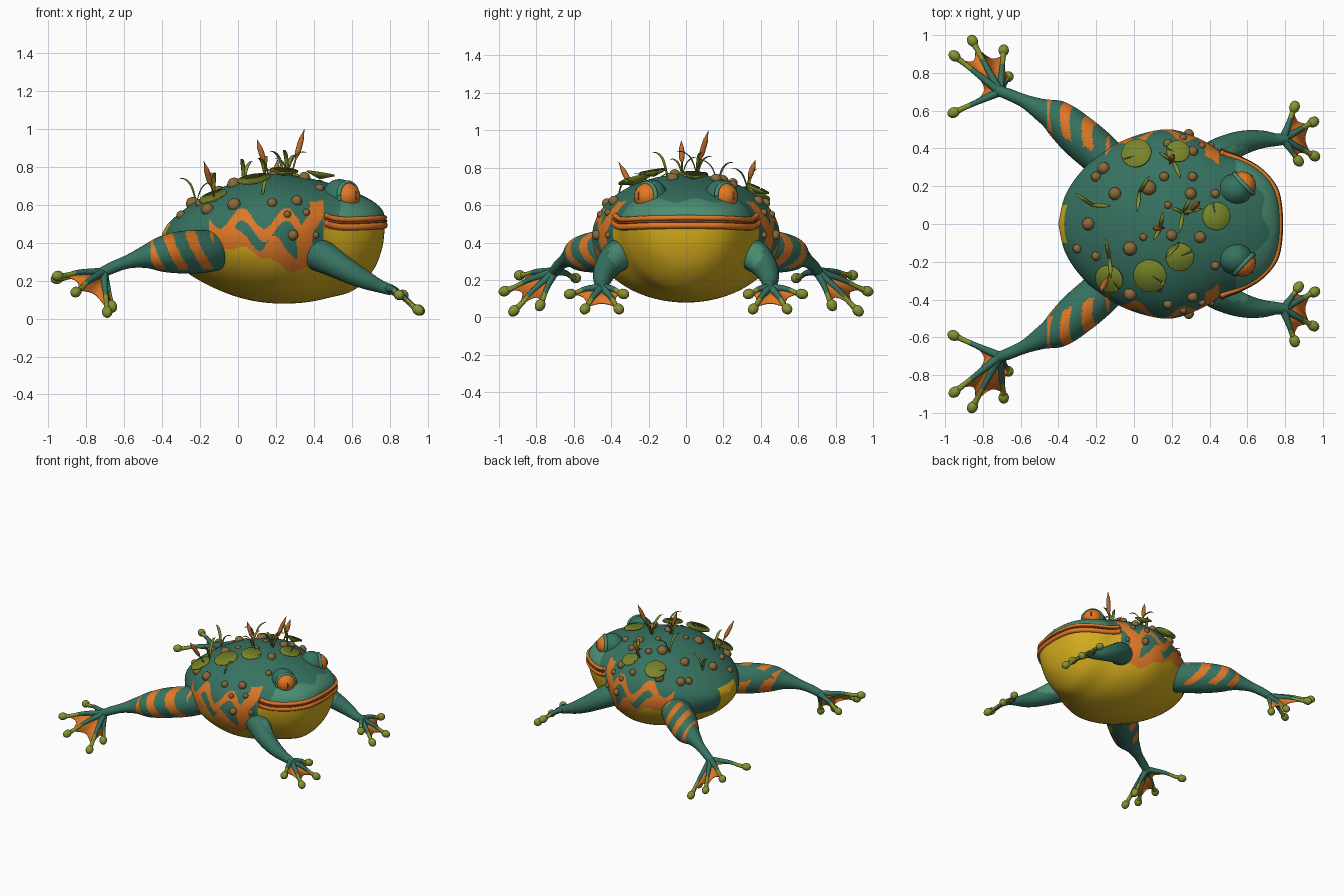
import bpy, bmesh, math, random
from mathutils import Vector

random.seed(4)
if "Cube" in bpy.data.objects:
    bpy.data.objects.remove(bpy.data.objects["Cube"])


def material(name, *rgb):
    m = bpy.data.materials.new(name)
    m.use_nodes = True
    m.diffuse_color = (*rgb, 1)
    m.node_tree.nodes["Principled BSDF"].inputs["Base Color"].default_value = (*rgb, 1)
    return m


TEAL = material("teal skin", .037, .17, .12)
MINT = material("light green skin", .07, .27, .17)
ORANGE = material("orange marking", .74, .19, .02)
YELLOW = material("yellow belly", .67, .42, .013)
OLIVE = material("olive toe", .24, .29, .03)
LEAF = material("leaf green", .19, .24, .022)
BROWN = material("brown wart", .25, .145, .042)
REED = material("reed brown", .5, .15, .025)
DARK = material("dark orange", .3, .07, .015)


def finish(name, bm, mats, rule=None):
    """Turn a bmesh into a smooth object, colouring faces by the rule."""
    bmesh.ops.recalc_face_normals(bm, faces=bm.faces)
    for f in bm.faces:
        f.smooth = True
        if rule:
            f.material_index = rule(f.calc_center_median())
    me = bpy.data.meshes.new(name)
    bm.to_mesh(me)
    bm.free()
    for m in mats:
        me.materials.append(m)
    ob = bpy.data.objects.new(name, me)
    bpy.context.collection.objects.link(ob)
    return ob


def spline(rows, u):
    """Catmull-Rom through rows of numbers, u from 0 to 1."""
    n = len(rows) - 1
    i = min(int(u * n), n - 1)
    t = u * n - i
    a, b, c, d = (rows[max(0, min(n, k))] for k in (i - 1, i, i + 1, i + 2))
    return [q + t / 2 * (r - p + t * (2 * p - 5 * q + 4 * r - s + t * (3 * (q - r) + s - p)))
            for p, q, r, s in zip(a, b, c, d)]


def skin(rings):
    bm = bmesh.new()
    vs = [[bm.verts.new(p) for p in ring] for ring in rings]
    for a, b in zip(vs, vs[1:]):
        for k in range(len(a)):
            j = (k + 1) % len(a)
            bm.faces.new((a[k], a[j], b[j], b[k]))
    bm.faces.new(vs[0])
    bm.faces.new(vs[-1])
    return bm


def tube(name, path, mats, rule=None, steps=24, sides=12, flat=1):
    """Round tube along a path of (x, y, z, radius)."""
    pts = [spline(path, i / steps) for i in range(steps + 1)]
    rings = []
    for i, p in enumerate(pts):
        d = Vector(pts[min(i + 1, steps)][:3]) - Vector(pts[max(i - 1, 0)][:3])
        e = d.cross(Vector((.02, .01, 1))).normalized()
        g = e.cross(d).normalized() * flat
        r = max(p[3], .0008)
        rings.append([Vector(p[:3]) + r * (e * math.cos(a) + g * math.sin(a))
                      for a in (math.tau * k / sides for k in range(sides))])
    return finish(name, skin(rings), mats, rule)


def ball(name, centre, radii, mat, direction=None, seg=20):
    bm = bmesh.new()
    bmesh.ops.create_uvsphere(bm, u_segments=seg, v_segments=seg // 2, radius=1)
    bmesh.ops.scale(bm, vec=radii, verts=bm.verts)
    ob = finish(name, bm, [mat])
    ob.location = centre
    if direction:
        ob.rotation_euler = Vector(direction).to_track_quat('Z', 'Y').to_euler()
    return ob


# Body profile: x, top, bottom, half width
BODY = [(-.4, .45, .42, .005), (-.36, .51, .33, .16), (-.25, .6, .23, .31), (-.1, .685, .15, .42),
        (.05, .74, .1, .48), (.2, .765, .08, .5), (.35, .745, .085, .45), (.48, .715, .11, .375),
        (.61, .67, .15, .32), (.71, .62, .25, .24), (.76, .575, .37, .14), (.775, .53, .49, .005)]


def section(u):
    x, top, bot, w = spline(BODY, u)
    k = max(0, min(1, (x - .2) / .5))
    return x, top, bot, max(w, .004), .435 + .085 * k * k * (3 - 2 * k)


def at_x(x):
    lo, hi = 0, 1
    for _ in range(30):
        mid = (lo + hi) / 2
        lo, hi = (mid, hi) if section(mid)[0] < x else (lo, mid)
    return section(lo)


def back(x, y):
    """Point on the back above x, y."""
    _, top, _, w, zc = at_x(x)
    return Vector((x, y, zc + (top - zc) * math.sqrt(max(0, 1 - (y / w) ** 2))))


def flank(x, z):
    """Half width of the body at x, z."""
    _, top, bot, w, zc = at_x(x)
    h = (top if z > zc else bot) - zc
    return w * math.sqrt(max(0, 1 - ((z - zc) / h) ** 2))


def normal(x, y):
    e = .01
    return (back(x + e, y) - back(x - e, y)).cross(back(x, y + e) - back(x, y - e)).normalized()


def body_rule(c):
    x, y, z = c
    # Throat, lips and pale snout
    if x > .45:
        if z < .535:
            return 2 if z < .468 else 1
        return 3 if x > .57 - .1 * abs(y) and z < .625 + .012 * math.sin(30 * y) else 0
    # Belly, with a pale patch on the rump
    belly = .315 + .06 * math.cos(9 * (x + .02)) + .012 * math.sin(40 * x)
    if x < -.15:
        belly = .5 if x < -.325 and abs(y) < .1 else .32
    if z < belly:
        return 2
    # Cheek stripe, rising forwards
    if abs(x - .385 - .25 * (z - .5) - .015 * math.sin(25 * z)) < .042 and z < .62:
        return 1
    # Wavy flank markings
    low = -.2 < x < .42 and z < belly + .08 + .05 * math.sin(26 * x + 6 * z)
    wave = -.15 < x < .33 and abs(z - .495 - .055 * math.sin(27 * x + 1)) < .034
    return int(low or wave)


rings = []
for i in range(261):
    x, top, bot, w, zc = section(i / 260)
    rings.append([(x, w * math.cos(a), zc + math.sin(a) * (top - zc if math.sin(a) > 0 else zc - bot))
                  for a in (math.tau * k / 220 for k in range(220))])
finish("body", skin(rings), [TEAL, ORANGE, YELLOW, MINT], body_rule)

# Wide mouth: two orange lips with a dark slit between
for name, dz, r, out, mat in (("lower_lip", -.018, .018, 0, ORANGE), ("mouth_line", .004, .006, .01, DARK),
                              ("upper_lip", .022, .014, 0, ORANGE)):
    half = [(x, flank(x, .5 + dz) + out, .505 + dz + lift, r)
            for x, lift in ((.46, .02), (.49, .006), (.56, -.004), (.66, -.002), (.73, .002), (.76, .004))]
    nose = [(.772 + out, 0, .51 + dz, r)]
    tube(name, half + nose + [(x, -y, z, q) for x, y, z, q in half[::-1]], [mat], steps=60)


def leg_rule(c):
    banded = -.46 < c.x < -.13 and c.z > .26 and math.sin(55 * c.x + 25 * c.z + 8 * abs(c.y)) > .12
    inner = abs(c.y) < .38 - .45 * (c.x + .2) and c.z > .38
    return int(banded and not inner)


def arm_rule(c):
    return int(.5 < c.x < .6 and abs(c.y) < .41 and c.z > .27)


def foot(name, s, root, tips, webbed):
    """Toes with round pads, joined by webs."""
    root = Vector(root)
    tips = [Vector((x, y * s, z)) for x, y, z in tips]
    for tip in tips:
        mid = root.lerp(tip, .5) + Vector((0, 0, .01))
        reach = (tip - root).length
        tube(name + "_toe", [(*root, .024), (*mid, .015), (*root.lerp(tip, .8), .014), (*tip, .02)],
             [TEAL, OLIVE], lambda c: int((c - root).length > reach * .64), sides=10)
        ball(name + "_toe_pad", tip, (.028, .028, .034), OLIVE, tip - root, 16)
    for k, (a, b) in enumerate(zip(tips, tips[1:])):
        bm = bmesh.new()
        hub = bm.verts.new(root)
        depth = .88 if k in webbed else .5
        rim = [bm.verts.new(root + (a.lerp(b, t) - root) * (depth - .16 * math.sin(math.pi * t)))
               for t in (j / 8 for j in range(9))]
        for p, q in zip(rim, rim[1:]):
            bm.faces.new((hub, p, q))
        web = finish(name + "_web", bm, [ORANGE])
        web.modifiers.new("thickness", 'SOLIDIFY').thickness = .006


HIND = [(-.06, .24, .37, .1), (-.17, .36, .355, .112), (-.29, .465, .35, .112), (-.4, .56, .34, .094),
        (-.49, .605, .325, .06), (-.58, .65, .3, .036), (-.66, .685, .27, .031), (-.73, .71, .235, .028)]
FORE = [(.36, .31, .36, .08), (.44, .365, .33, .085), (.52, .41, .285, .072), (.6, .437, .24, .06),
        (.68, .448, .2, .047), (.75, .446, .17, .034), (.81, .45, .15, .028)]
HIND_TIPS = [(-.955, .59, .21), (-.95, .89, .225), (-.855, .97, .14), (-.69, .92, .035), (-.665, .78, .065)]
FORE_TIPS = [(.85, .62, .125), (.95, .54, .045), (.955, .36, .045), (.87, .335, .125)]

for side, s in (("left", 1), ("right", -1)):
    flip = lambda rows: [(x, y * s, z, r) for x, y, z, r in rows]
    tube(side + "_hind_leg", flip(HIND), [TEAL, ORANGE], leg_rule, 150, 64)
    tube(side + "_front_leg", flip(FORE), [TEAL, MINT], arm_rule, 60, 28)
    foot(side + "_hind_foot", s, (-.71, .7 * s, .245), HIND_TIPS, (1, 2, 3))
    foot(side + "_front_foot", s, (.79, .45 * s, .16), FORE_TIPS, (0, 1, 2))

    # Eye on a raised brow, with lid ring and slit pupil
    look = Vector((.72, .69 * s, .06)).normalized()
    ball(side + "_brow", (.535, .182 * s, .64), (.092, .085, .096), TEAL, seg=28)
    eye = Vector((.573, .206 * s, .646))
    ball(side + "_eye", eye, (.072, .072, .072), ORANGE, seg=28)
    ball(side + "_pupil", eye + look * .069, (.006, .024, .006), DARK, look)
    e = look.cross(Vector((0, 0, 1))).normalized()
    g = e.cross(look)
    lid = [eye + look * .012 + .071 * (e * math.cos(a) + g * math.sin(a))
           for a in (math.tau * k / 16 for k in range(17))]
    tube(side + "_eyelid", [(*p, .012) for p in lid], [MINT], steps=48, sides=8)

    # Warts on the flanks
    for x, z, r in ((.29, .44, .028), (.44, .38, .022), (.41, .44, .018), (.18, .61, .026),
                    (.26, .55, .02), (.31, .62, .03), (.36, .56, .02), (-.16, .575, .034), (-.02, .6, .036)):
        ball(side + "_flank_wart", (x, s * flank(x, z), z), (r, r, r), BROWN, seg=14)

# Warts on the back
for x, y, r in ((-.24, 0, .035), (-.1, .16, .035), (.08, .19, .04), (.3, .16, .032), (.43, .16, .025),
                (-.02, -.13, .038), (.2, -.06, .03), (.35, -.07, .032), (.43, -.22, .024), (.05, -.07, .02),
                (-.2, .25, .028), (.16, .25, .026), (-.2, -.17, .025), (.31, .25, .026), (-.3, -.13, .025),
                (.18, .1, .02)):
    ball("back_wart", back(x, y), (r, r, r), BROWN, normal(x, y), 14)

# Shallow lily pads with a narrow notch, lying on the back
for x, y, r in ((.02, .36, .082), (.23, .37, .064), (.43, .04, .076), (.24, -.17, .076),
                (.09, -.265, .09), (-.12, -.28, .078)):
    bm = bmesh.new()
    hub = bm.verts.new((0, 0, -.02))
    rim = [bm.verts.new((r * math.cos(a), r * math.sin(a), .008))
           for a in (.06 + (math.tau - .12) * j / 24 for j in range(25))]
    for p, q in zip(rim, rim[1:]):
        bm.faces.new((hub, p, q))
    pad = finish("lily_pad", bm, [LEAF])
    up = (normal(x, y) + Vector((0, 0, .5))).normalized()
    pad.location = back(x, y) + up * .028
    pad.rotation_euler = up.to_track_quat('Z', 'Y').to_euler()
    pad.modifiers.new("thickness", 'SOLIDIFY').thickness = .008

# Cattails with pointed brown heads
for x, y, tip in ((.28, .05, (.35, .12, 1)), (.16, -.02, (.1, -.025, .945)),
                  (-.12, -.25, (-.18, -.36, .83)), (.19, .32, (.21, .37, .84))):
    base, tip = back(x, y), Vector(tip)
    tube("cattail_stem", [(*base, .005), (*base.lerp(tip, .6), .004)], [REED], steps=4, sides=6)
    head = [(*base.lerp(tip, t), r) for t, r in ((.36, .004), (.48, .014), (.75, .014), (.88, .007), (1, .001))]
    tube("cattail_head", head, [REED], steps=16, sides=10)

# Arching grass blades in tufts
for x, y, count in ((.26, .06, 4), (.14, -.02, 2), (-.13, -.18, 2), (.03, .17, 2),
                    (.21, .33, 2), (.13, -.36, 1), (-.22, .1, 2), (.24, -.1, 1)):
    base = back(x, y)
    turn = random.uniform(0, math.tau)
    for k in range(count):
        a, h = turn + math.tau * k / count + random.uniform(-.5, .5), random.uniform(.08, .13)
        out = Vector((math.cos(a), math.sin(a), 0)) * h
        tube("grass_blade", [(*base, .007), (*(base + out * .25 + Vector((0, 0, h * .7))), .011),
                             (*(base + out * .6 + Vector((0, 0, h))), .009),
                             (*(base + out * .9 + Vector((0, 0, h))), .001)],
             [OLIVE], steps=12, sides=8, flat=.3)
